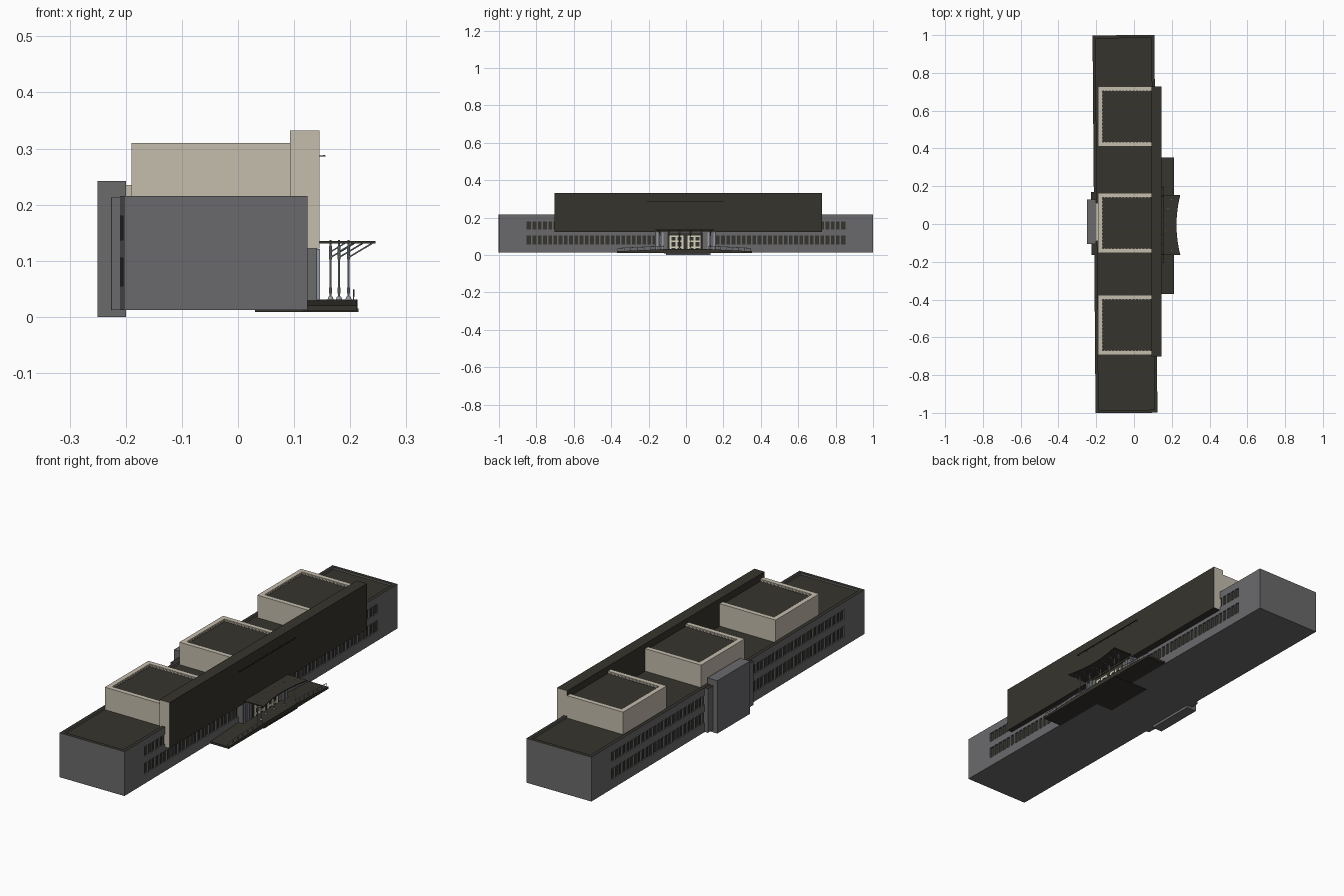
import bpy, bmesh, math
from mathutils import Vector, Matrix

if "Cube" in bpy.data.objects:
    bpy.data.objects.remove(bpy.data.objects["Cube"])


def mat(name, r, g, b):
    m = bpy.data.materials.new(name)
    m.diffuse_color = (r, g, b, 1)
    m.use_nodes = True
    m.node_tree.nodes["Principled BSDF"].inputs["Base Color"].default_value = m.diffuse_color
    return m


GRAY = mat("wall_gray", 0.145, 0.145, 0.152)
DARK = mat("dark_olive", 0.036, 0.034, 0.026)
BEIGE = mat("warm_beige", 0.56, 0.51, 0.42)
STEEL = mat("steel_gray", 0.30, 0.33, 0.36)
CREAM = mat("door_cream", 0.70, 0.66, 0.52)
TILT = 0.008   # the long block is very slightly turned against the roof parts


def finish(name, bm, mats, rule=None, turn=0):
    bmesh.ops.recalc_face_normals(bm, faces=bm.faces)
    if rule:
        for f in bm.faces:
            f.material_index = rule(f.normal, f.calc_center_median())
    me = bpy.data.meshes.new(name)
    bm.to_mesh(me)
    bm.free()
    for m in mats:
        me.materials.append(m)
    ob = bpy.data.objects.new(name, me)
    ob.rotation_euler.z = turn
    bpy.context.collection.objects.link(ob)
    return ob


def boxes(name, items, mats, rule=None, turn=0):
    """One object made of boxes given as x0, x1, y0, y1, z0, z1."""
    bm = bmesh.new()
    for x0, x1, y0, y1, z0, z1 in items:
        m = Matrix.Translation(((x0 + x1) / 2, (y0 + y1) / 2, (z0 + z1) / 2)) \
            @ Matrix.Diagonal((x1 - x0, y1 - y0, z1 - z0, 1))
        bmesh.ops.create_cube(bm, size=1, matrix=m)
    return finish(name, bm, mats, rule, turn)


def prism(name, pts, vec, mats):
    """Extrude a flat outline along a vector."""
    bm = bmesh.new()
    f = bm.faces.new([bm.verts.new(p) for p in pts])
    r = bmesh.ops.extrude_face_region(bm, geom=[f])
    bmesh.ops.translate(bm, vec=vec, verts=[v for v in r["geom"] if isinstance(v, bmesh.types.BMVert)])
    return finish(name, bm, mats)


def rod(bm, a, b, r1, r2=None, n=10):
    a, b = Vector(a), Vector(b)
    d = b - a
    m = Matrix.Translation((a + b) / 2) @ d.to_track_quat('Z', 'Y').to_matrix().to_4x4()
    bmesh.ops.create_cone(bm, cap_ends=True, segments=n, radius1=r1,
                          radius2=r1 if r2 is None else r2, depth=d.length, matrix=m)


def roof_rule(n, c):
    return 1 if n.z > 0.5 and c.z > 0.195 else 0


# Main block: core whose long sides are the glass behind the facades
XL, XR, Z0, ZT, D = -0.2115, 0.116, 0.012, 0.215, 0.006
boxes("main_core", [(XL + D, XR - D, -0.999, 0.999, Z0, 0.207)], [GRAY, DARK],
      lambda n, c: 1 if abs(n.x) > 0.5 or n.z > 0.5 else 0, TILT)

# Facades: solid bands with piers between the windows, both long sides
wall = []
for x0, x1 in ((XL, XL + D), (XR - D, XR)):
    for z0, z1 in ((Z0, 0.055), (0.105, 0.137), (0.18, ZT)):
        wall.append((x0, x1, -1, 1, z0, z1))
    for z0, z1 in ((0.055, 0.105), (0.137, 0.18)):
        for y0, y1 in ((-1, -0.853), (-0.155, 0.155), (0.853, 1)):
            wall.append((x0, x1, y0, y1, z0, z1))
        for i in range(1, 25):
            y = 0.155 + 0.698 * i / 25
            for s in (-1, 1):
                wall.append((x0, x1, s * y - 0.004, s * y + 0.004, z0, z1))
boxes("window_facades", wall, [GRAY, DARK], roof_rule, TILT)

# Parapet around the main roof
boxes("main_parapet", [(XL + D, XL + 0.016, -1, 1, 0.2, ZT), (XR - 0.016, XR - D, -1, 1, 0.2, ZT),
                       (XL + 0.016, XR - 0.016, -1, -0.984, 0.2, ZT),
                       (XL + 0.016, XR - 0.016, 0.984, 1, 0.2, ZT)],
      [GRAY, DARK], roof_rule, TILT)
boxes("end_walls", [(XL + D, XR - D, s - 0.001, s + 0.001, Z0, ZT - 0.001) for s in (-0.999, 0.999)],
      [GRAY], None, TILT)

# Rear stair tower with its wider base
boxes("rear_base", [(-0.227, -0.2, -0.163, 0.17, Z0, 0.213)], [GRAY, DARK], roof_rule, TILT)
boxes("rear_tower", [(-0.25, -0.2, -0.107, 0.13, 0, 0.242)], [GRAY])
boxes("rear_link", [(-0.201, -0.188, -0.09, 0.11, 0.205, 0.235)], [BEIGE])

# Three rooftop halls with a raised rim on three sides
for i, yc in enumerate((0.569, 0.005, -0.535)):
    a, b, w = yc - 0.158, yc + 0.158, 0.022
    boxes("roof_hall_%d" % (i + 1), [(-0.189, 0.094, a + 0.001, b - 0.001, 0.2, 0.3)],
          [BEIGE, DARK], roof_rule)
    rim = [(-0.19, -0.19 + w, a, b, 0.205, 0.31),
           (-0.19 + w, 0.094, a, a + w, 0.205, 0.31), (-0.19 + w, 0.094, b - w, b, 0.205, 0.31)]
    # small teeth along the inner edge
    for k in range(14):
        x = -0.16 + k * 0.018
        rim += [(x, x + 0.008, a + w, a + w + 0.004, 0.298, 0.308),
                (x, x + 0.008, b - w - 0.004, b - w, 0.298, 0.308)]
        y = a + 0.03 + k * 0.0188
        rim.append((-0.19 + w, -0.186 + w, y, y + 0.008, 0.298, 0.308))
    boxes("roof_hall_rim_%d" % (i + 1), rim, [BEIGE])

# Long front slab, beige only on its ends
boxes("front_slab", [(0.093, 0.145, -0.702, 0.727, 0.122, 0.332)], [DARK, BEIGE],
      lambda n, c: 1 if abs(n.y) > 0.5 else 0)

# Slim light rail high on the slab
bm = bmesh.new()
rod(bm, (0.154, -0.21, 0.287), (0.154, 0.2, 0.287), 0.0018, n=6)
for i in range(9):
    y = -0.205 + i * 0.05
    rod(bm, (0.144, y, 0.287), (0.154, y, 0.287), 0.001, n=6)
finish("slab_rail", bm, [DARK])

# Entrance block, glazing and doors
boxes("entrance_block", [(0.1, 0.141, -0.165, 0.16, Z0, 0.124)], [GRAY])
boxes("entrance_glazing", [(0.14, 0.1425, -0.1, 0.092, 0.03, 0.121)], [DARK])
frames = []
for y0, y1 in ((-0.088, -0.013), (0.008, 0.083)):
    ym = (y0 + y1) / 2
    for y in (y0, ym - 0.005, y1 - 0.01):
        frames.append((0.142, 0.145, y, y + 0.01, 0.03, 0.105))
    for z in (0.038, 0.068, 0.097):
        frames.append((0.142, 0.1448, y0, y1, z, z + 0.008))
boxes("door_frames", frames, [CREAM])
boxes("entrance_pilasters", [(0.14, 0.146, y - 0.004, y + 0.004, 0.03, 0.121)
                             for y in (-0.155, -0.125, 0.12, 0.15)], [STEEL])

# Central landing and the two ramps
boxes("landing", [(0.03, 0.215, -0.118, 0.122, 0.009, 0.015),
                  (0.12, 0.213, -0.118, 0.122, 0.015, 0.031)], [DARK])
for s, y0, y1 in ((1, 0.122, 0.352), (-1, -0.118, -0.37)):
    prism("ramp_north" if s > 0 else "ramp_south",
          [(0.115, y0, 0.011), (0.115, y1, 0.011), (0.115, y1, 0.02), (0.115, y0, 0.031)],
          (0.097, 0, 0), [DARK])

# Ramp railings
bm = bmesh.new()
for y0, y1 in ((0.122, 0.345), (-0.118, -0.365)):
    rod(bm, (0.206, y0, 0.048), (0.206, y1, 0.036), 0.0015, n=6)
    for i in range(8):
        t = i / 7
        y = y0 + (y1 - y0) * t
        rod(bm, (0.206, y, 0.028 - 0.012 * t), (0.206, y, 0.048 - 0.012 * t), 0.0013, n=6)
finish("ramp_railings", bm, [STEEL])

# Canopy with a concave front edge
edge = []
for i in range(17):
    t = -1 + i / 8
    edge.append((0.225 + 0.02 * t * t, -0.005 + 0.158 * t, 0.131))
prism("canopy", [(0.14, 0.153, 0.131)] + [(0.14, -0.163, 0.131)] + edge, (0, 0, 0.004), [DARK])

# Columns along the curve, each with foot, collar and forward braces
bm = bmesh.new()
for dy, x in ((0.03, 0.165), (0.085, 0.18), (0.135, 0.197)):
    for s in (-1, 1):
        y = -0.005 + s * dy
        rod(bm, (x, y, 0.03), (x, y, 0.036), 0.006, 0.004)
        rod(bm, (x, y, 0.036), (x, y, 0.137), 0.0017)
        rod(bm, (x, y, 0.042), (x, y, 0.052), 0.0027)
        rod(bm, (x, y, 0.102), (x, y, 0.126), 0.0027)
        rod(bm, (x, y, 0.106), (x + 0.042, y + s * 0.006, 0.131), 0.0014, n=6)
        rod(bm, (x, y, 0.116), (x + 0.025, y, 0.131), 0.0012, n=6)
finish("canopy_columns", bm, [STEEL])
